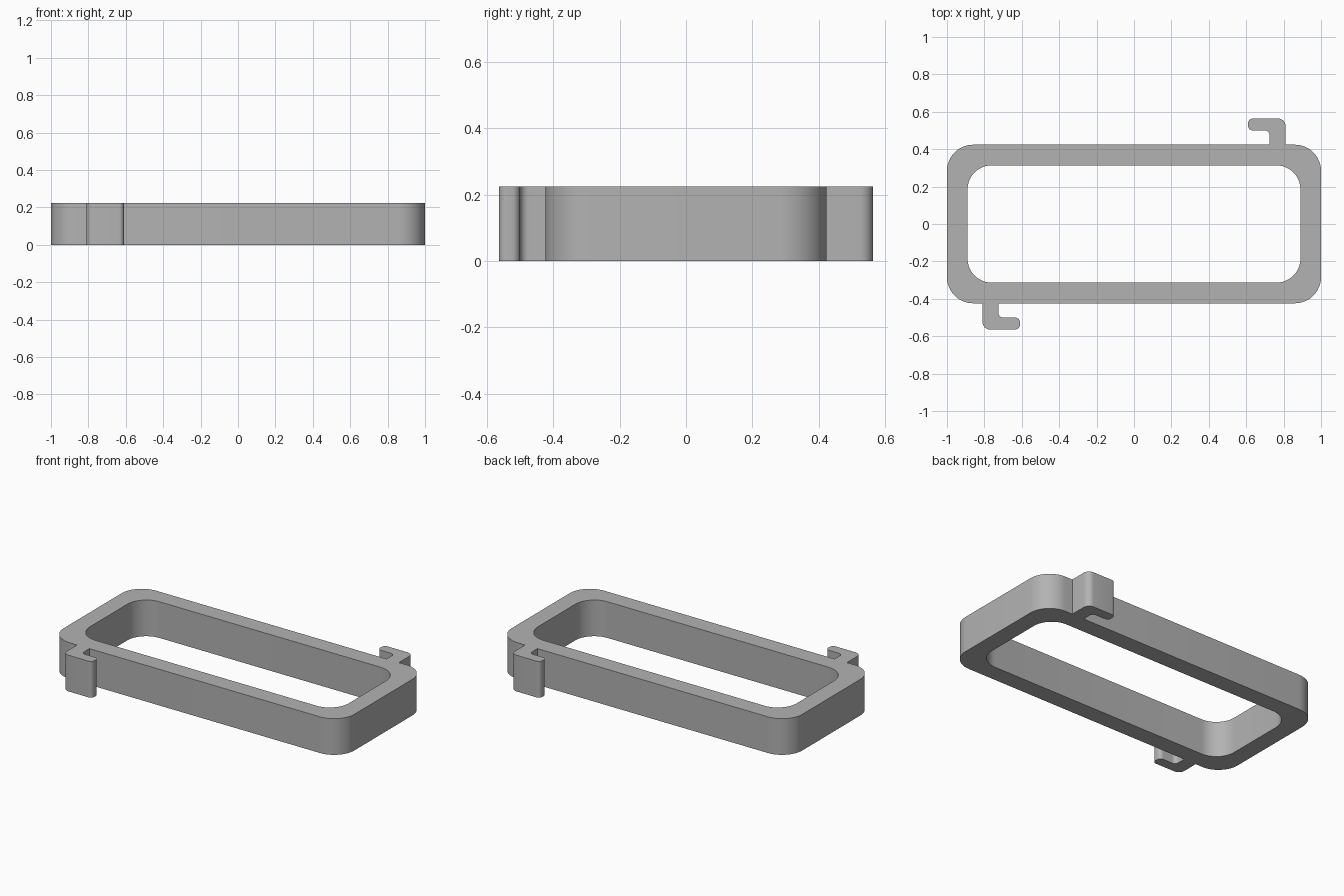
import bpy, bmesh, math
from mathutils import Vector

HEIGHT = 0.225

cube = bpy.data.objects.get("Cube")
if cube:
    bpy.data.objects.remove(cube, do_unlink=True)

grey = bpy.data.materials.new("plain grey")
grey.use_nodes = True
colour = (0.45, 0.45, 0.45, 1)
grey.diffuse_color = colour
grey.node_tree.nodes["Principled BSDF"].inputs["Base Color"].default_value = colour


def rounded(corners, steps=12):
    """Round the right-angled corners (x, y, radius) of an outline."""
    pts = [Vector(c[:2]) for c in corners]
    out = []
    for i, (x, y, r) in enumerate(corners):
        p = pts[i]
        if r == 0:
            out.append(p)
            continue
        back = (pts[i - 1] - p).normalized()
        ahead = (pts[(i + 1) % len(pts)] - p).normalized()
        centre = p + r * (back + ahead)
        for k in range(steps + 1):
            a = math.pi / 2 * k / steps
            out.append(centre - r * (ahead * math.cos(a) + back * math.sin(a)))
    return out


def rectangle(x, y, r):
    return rounded([(-x, -y, r), (x, -y, r), (x, y, r), (-x, y, r)])


def finish(name, bm, faces):
    """Extrude flat faces to full height and make a smooth-sided object."""
    new = bmesh.ops.extrude_face_region(bm, geom=faces)["geom"]
    top = [v for v in new if isinstance(v, bmesh.types.BMVert)]
    bmesh.ops.translate(bm, verts=top, vec=(0, 0, HEIGHT))
    bmesh.ops.recalc_face_normals(bm, faces=bm.faces)
    mesh = bpy.data.meshes.new(name)
    bm.to_mesh(mesh)
    bm.free()
    mesh.materials.append(grey)
    ob = bpy.data.objects.new(name, mesh)
    bpy.context.collection.objects.link(ob)
    bpy.ops.object.select_all(action="DESELECT")
    ob.select_set(True)
    bpy.context.view_layer.objects.active = ob
    bpy.ops.object.shade_smooth_by_angle(angle=math.radians(30))


# Open rounded frame
bm = bmesh.new()
outer, inner = [[bm.verts.new((*p, 0)) for p in loop]
                for loop in (rectangle(1, 0.424, 0.14), rectangle(0.89, 0.314, 0.13))]
n = len(outer)
ring = [bm.faces.new((outer[i], outer[(i + 1) % n], inner[(i + 1) % n], inner[i]))
        for i in range(n)]
finish("frame", bm, ring)

# Hooks on opposite corners, each the other turned half round
hook = rounded([(-0.81, -0.424, 0), (-0.81, -0.564, 0.04), (-0.61, -0.564, 0.025),
                (-0.61, -0.5, 0.025), (-0.725, -0.5, 0.025), (-0.725, -0.424, 0)], 8)
for name, turn in (("front_hook", 1), ("back_hook", -1)):
    bm = bmesh.new()
    face = bm.faces.new([bm.verts.new((*(p * turn), 0)) for p in hook])
    finish(name, bm, [face])
